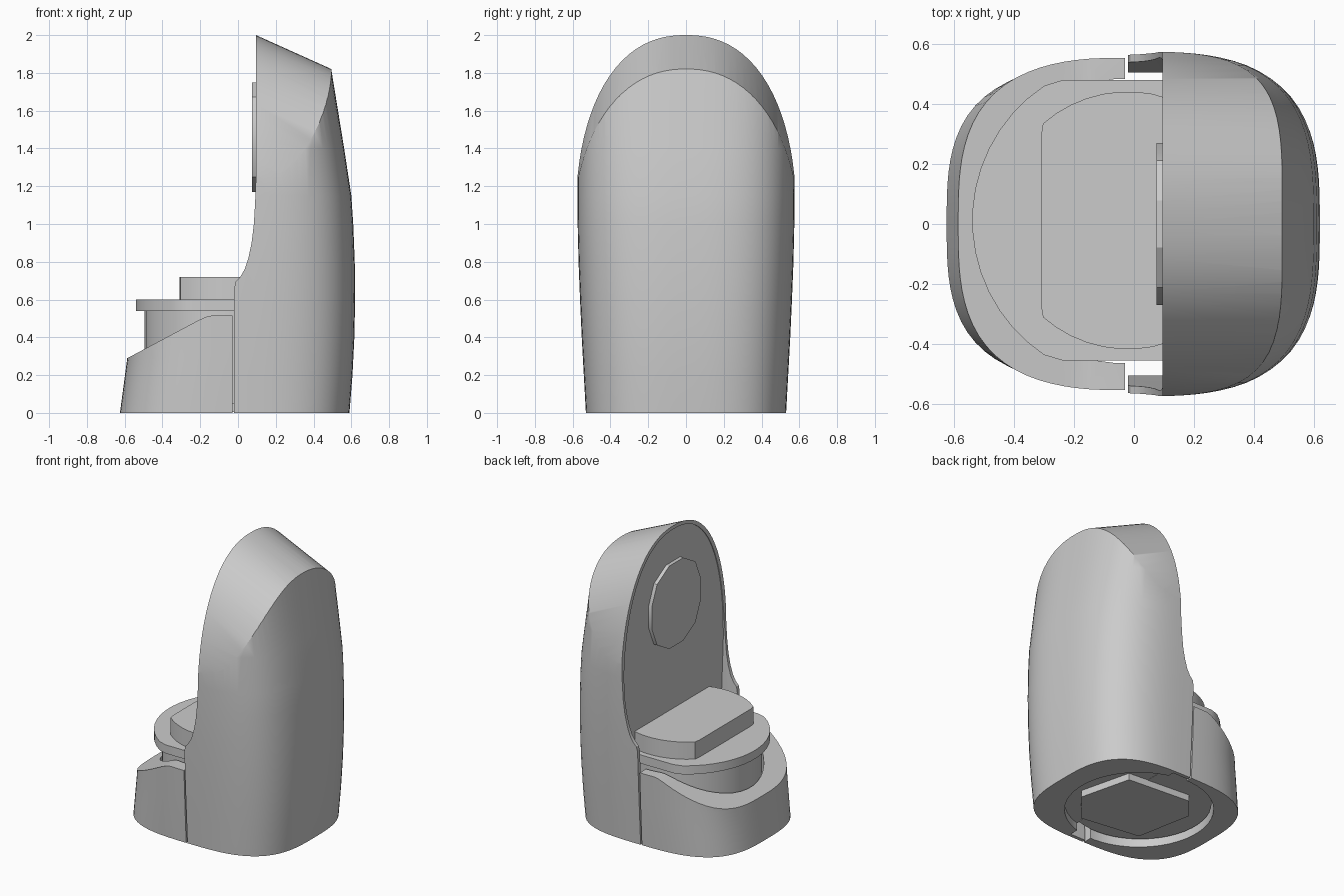
import bpy, bmesh
from math import sin, cos, pi, radians
from mathutils import Vector

cube = bpy.data.objects.get("Cube")
if cube:
    bpy.data.objects.remove(cube)

grey = bpy.data.materials.new("light_grey")
grey.use_nodes = True
grey.diffuse_color = (0.6, 0.6, 0.6, 1)
grey.node_tree.nodes["Principled BSDF"].inputs["Base Color"].default_value = (0.6, 0.6, 0.6, 1)


def loft(name, rings):
    """Closed solid through a list of equal-length point rings."""
    bm = bmesh.new()
    vs = [[bm.verts.new(p) for p in ring] for ring in rings]
    n = len(vs[0])
    for a, b in zip(vs, vs[1:]):
        for i in range(n):
            j = (i + 1) % n
            bm.faces.new((a[i], a[j], b[j], b[i]))
    bm.faces.new(vs[0])
    bm.faces.new(vs[-1])
    bmesh.ops.recalc_face_normals(bm, faces=bm.faces)
    mesh = bpy.data.meshes.new(name)
    bm.to_mesh(mesh)
    bm.free()
    ob = bpy.data.objects.new(name, mesh)
    bpy.context.collection.objects.link(ob)
    mesh.materials.append(grey)
    return ob


def plan(z, a, b, n=3.1, seg=96):
    """Horizontal rounded-square ring."""
    ring = []
    for i in range(seg):
        c, s = cos(2 * pi * i / seg), sin(2 * pi * i / seg)
        r = (abs(c) ** n + abs(s) ** n) ** (-1 / n)
        ring.append(Vector((a * c * r, b * s * r, z)))
    return ring


def arch(half, base_half, spring, top, n=2.3, seg=48):
    """Full round-topped outline as (y, z) pairs."""
    pts = []
    for i in range(seg + 1):
        c, s = cos(pi * i / seg), max(sin(pi * i / seg), 0)
        r = (abs(c) ** n + s ** n) ** (-1 / n)
        pts.append((half * c * r, spring + (top - spring) * s * r))
    return pts + [(-base_half, -0.2), (base_half, -0.2)]


def along_x(name, pts, x0, x1, slope=0, ref=0):
    return loft(name, [[Vector((x, y, z - slope * (x - ref) if z > 0 else z)) for y, z in pts]
                       for x in (x0, x1)])


def along_y(name, pts):
    return loft(name, [[Vector((x, y, z)) for x, z in pts] for y in (-1, 1)])


def disc(name, r, z0, z1, cx=0, cy=0, x=(-9, 9), y=(-9, 9), seg=48):
    """Upright disc whose sides may be cut flat."""
    pts = []
    for i in range(seg):
        t = 2 * pi * (i + 0.5) / seg
        p = (min(max(cx + r * cos(t), x[0]), x[1]), min(max(cy + r * sin(t), y[0]), y[1]))
        if p not in pts:
            pts.append(p)
    return loft(name, [[Vector((*p, z)) for p in pts] for z in (z0, z1)])


def cut(ob, tool, op="DIFFERENCE"):
    mod = ob.modifiers.new("cut", "BOOLEAN")
    mod.object, mod.operation, mod.solver = tool, op, "EXACT"
    bpy.context.view_layer.objects.active = ob
    bpy.ops.object.modifier_apply(modifier=mod.name)
    bpy.data.objects.remove(tool)


# Tall housing: bulging body, sloping arched top, curved front edge
housing = loft("housing", [plan(*l) for l in (
    (0, .59, .53), (.2, .606, .541), (.4, .616, .552), (.6, .62, .561), (.8, .618, .569),
    (1, .61, .574), (1.15, .6, .575), (1.4, .562, .575), (1.8, .497, .575), (2.1, .45, .575))])
cut(housing, along_x("arch_tool", arch(.585, .585, 1, 2), -.5, .9, .45, .095), "INTERSECT")
cut(housing, along_y("edge_tool", [
    (-.02, -.1), (-.02, .66), (-.012, .695), (.012, .72), (.035, .76), (.055, .82),
    (.072, .9), (.084, 1), (.091, 1.12), (.095, 1.25), (.095, 2.5), (1, 2.5), (1, -.1)]), "INTERSECT")
cut(housing, along_x("panel_tool", arch(.555, .495, 1, 1.975), -.5, .1))
cut(housing, disc("underside_tool", .47, -.1, .052, cx=-.03, cy=.01))

# Low tray with a sloping rim and a round well
tray = loft("tray", [plan(*l) for l in (
    (0, .625, .53), (.15, .605, .538), (.3, .585, .545), (.6, .56, .558))])
cut(tray, along_y("rim_tool", [
    (-.03, -.1), (-.03, .515), (-.14, .515), (-.17, .508), (-.21, .49),
    (-.585, .29), (-.8, .18), (-.8, -.1)]), "INTERSECT")
cut(tray, disc("well_tool", .475, -.1, .8, cx=-.03, cy=.01))

# Stacked turntable
column = disc("column", .452, .05, .55, cx=-.043, cy=.01, x=(-9, .11))
flange = disc("flange", .54, .54, .6, cy=.012, x=(-9, .11), y=(-.455, .48))
platform = disc("platform", .43, .6, .72, cx=-.02, cy=.012, x=(-.31, .11))

# Faceted pad on the upright panel
pad = along_x("panel_pad", [(min(max(.3 * cos(t), -.27), .27), 1.46 + .3 * sin(t))
                            for t in (2 * pi * (i + .5) / 12 for i in range(12))], .075, .105)

# Faceted foot plate below the column
foot = loft("foot_plate", [[Vector((.36 * cos(radians(d)), .36 * sin(radians(d)), z))
                            for d in (-17, 45, 126, 157, 225, 299)] for z in (.005, .06)])

for ob in (housing, tray, column, flange, platform, pad, foot):
    bpy.ops.object.select_all(action="DESELECT")
    ob.select_set(True)
    bpy.context.view_layer.objects.active = ob
    bpy.ops.object.shade_smooth_by_angle(angle=pi / 6)
